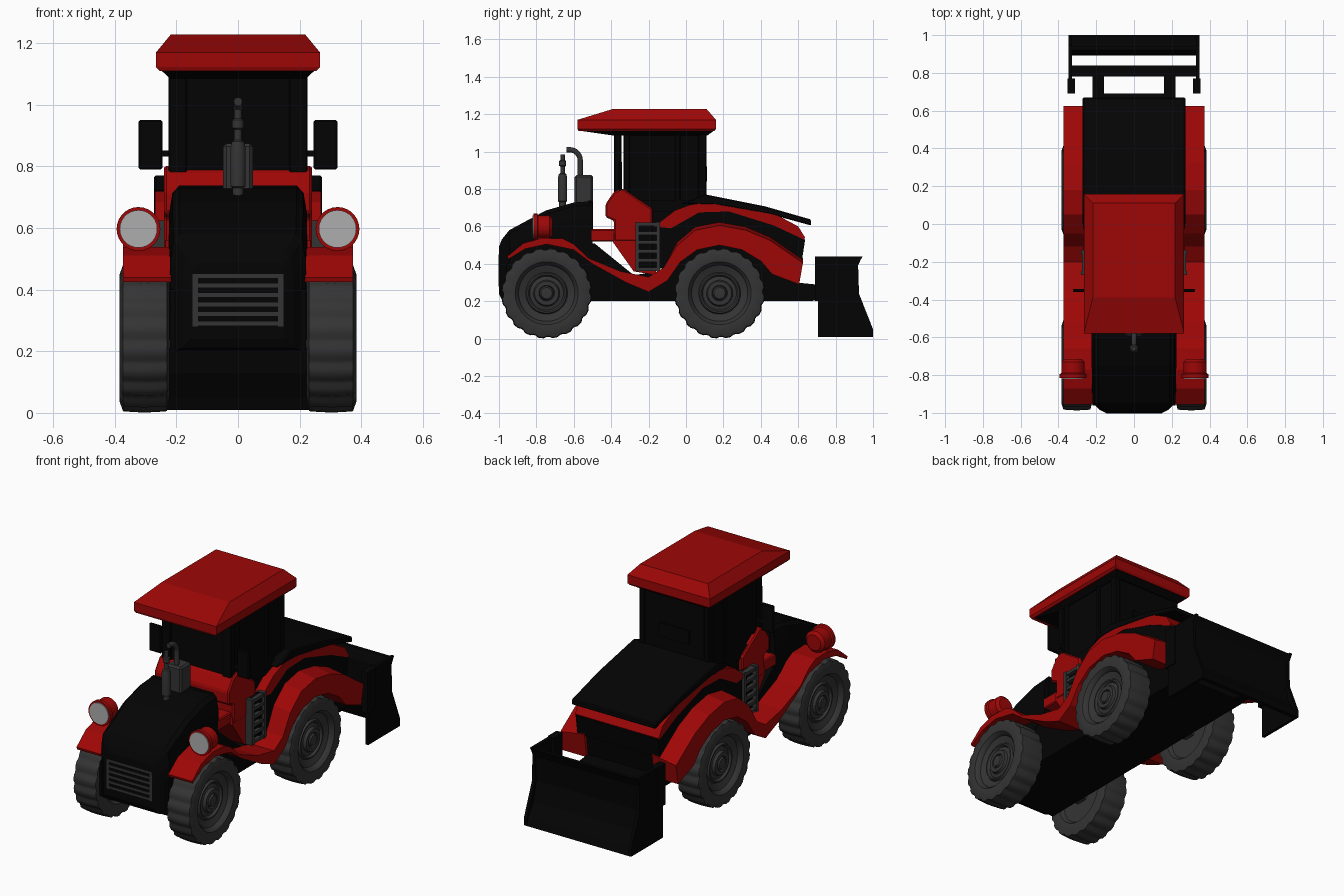
import bpy, bmesh, math
from mathutils import Vector


def material(name, r, g, b):
    m = bpy.data.materials.new(name)
    m.diffuse_color = (r, g, b, 1)
    return m


RED = material("red_paint", 0.34, 0.002, 0.002)
BLACK = material("black_paint", 0.0012, 0.0012, 0.0012)
DARK = material("dark_grey", 0.034, 0.034, 0.034)
LENS = material("lens_grey", 0.42, 0.42, 0.42)


def loft(name, rings, mat, bevel=0, smooth=False):
    """Skin equal-length rings of points and cap both ends."""
    bm = bmesh.new()
    rows = [[bm.verts.new(p) for p in ring] for ring in rings]
    n = len(rows[0])
    for a, b in zip(rows, rows[1:]):
        for i in range(n):
            j = (i + 1) % n
            bm.faces.new((a[i], a[j], b[j], b[i]))
    bm.faces.new(rows[0])
    bm.faces.new(rows[-1])
    bmesh.ops.recalc_face_normals(bm, faces=bm.faces)
    me = bpy.data.meshes.new(name)
    bm.to_mesh(me)
    bm.free()
    me.materials.append(mat)
    if smooth:
        me.shade_smooth()
        me.set_sharp_from_angle(angle=math.radians(32))
    ob = bpy.data.objects.new(name, me)
    bpy.context.collection.objects.link(ob)
    if bevel:
        mod = ob.modifiers.new("bevel", 'BEVEL')
        mod.width, mod.segments = bevel, 1
    return ob


def prism(name, prof, x0, x1, mat, bevel=0, prof2=None):
    """Extrude a (y, z) side profile from x0 to x1."""
    return loft(name, [[(x0, y, z) for y, z in prof],
                       [(x1, y, z) for y, z in (prof2 or prof)]], mat, bevel)


def box(name, x0, x1, y0, y1, z0, z1, mat, bevel=0):
    return prism(name, [(y0, z0), (y1, z0), (y1, z1), (y0, z1)], x0, x1, mat, bevel)


def rod(name, path, radii, mat, n=20):
    """Round tube along a path lying in a plane of constant x."""
    pts = [Vector(p) for p in path]
    rings = []
    for i, p in enumerate(pts):
        d = (pts[min(i + 1, len(pts) - 1)] - pts[max(i - 1, 0)]).normalized()
        u, r = Vector((1, 0, 0)), radii[i]
        v = d.cross(u)
        rings.append([p + r * (math.cos(t) * u + math.sin(t) * v)
                      for t in (2 * math.pi * k / n for k in range(n))])
    return loft(name, rings, mat, smooth=True)


# Wheels: lathed tyre and rim, with shallow lugs cut across the tread
WHEEL = [(-.05, .02, 0), (-.055, .15, 0), (-.077, .165, 0), (-.08, .205, .003),
         (-.072, .238, .008), (-.035, .241, .008), (0, .242, .008), (.035, .241, .008),
         (.07, .238, .008), (.082, .205, .003), (.077, .168, 0), (.064, .155, 0),
         (.05, .15, 0), (.035, .112, 0), (.048, .106, 0), (.048, .098, 0), (.034, .09, 0),
         (.04, .07, 0), (.056, .064, 0), (.056, .042, 0), (.045, .038, 0), (.06, .03, 0),
         (.062, .01, 0)]


def wheel(name, s, y):
    n, rings = 100, []
    for dx, r, cut in WHEEL:
        ring = []
        for k in range(n):
            t = 2 * math.pi * k / n
            rr = r - (cut if k % 5 < 2 else 0)
            ring.append((s * (.303 + dx), y + rr * math.cos(t), .243 + rr * math.sin(t)))
        rings.append(ring)
    loft(name, rings, DARK, smooth=True)


# Chassis
prism("chassis", [(-.96, .2), (.68, .2), (.69, .29), (.59, .3), (.61, .45), (.4, .58),
                  (.05, .58), (-.05, .5), (-.14, .36), (-.28, .34), (-.49, .51), (-.96, .4)],
      -.22, .22, BLACK)

# Front hood, rounded towards the nose
hood = []
for y, zb, zt, w in [(-1, .24, .49, .15), (-.985, .21, .53, .18), (-.945, .2, .58, .22),
                     (-.75, .3, .685, .224), (-.6, .4, .728, .224), (-.5, .5, .735, .224)]:
    half = [(w, zb), (w, zt - .09), (w * .95, zt - .02), (w * .85, zt)]
    hood.append([(x, y, z) for x, z in half] + [(-x, y, z) for x, z in reversed(half)])
loft("hood", hood, BLACK)
box("hood_rear_trim", -.2, .2, -.53, -.497, .56, .738, BLACK, .01)

# Front grille
box("grille_back", -.145, .145, -.999, -.97, .28, .45, DARK)
for i in range(6):
    z = .283 + i * .031
    box("grille_slat", -.137, .137, -1.003, -.98, z, z + .013, DARK)
for s in (1, -1):
    box("grille_edge", s * .13, s * .147, -1.003, -.98, .28, .451, DARK)

# Cowl and lower panels in front of the cab
prism("cowl", [(-.43, .65), (-.43, .72), (-.385, .785), (-.34, .805), (-.18, .695),
               (-.18, .52), (-.385, .52), (-.385, .63)], -.24, .24, RED, .008)
prism("cowl_lower_panel", [(-.39, .56), (-.39, .515), (-.28, .36), (-.16, .34), (-.16, .56)],
      -.236, .236, RED)
box("cowl_link", -.225, .225, -.51, -.25, .52, .585, RED, .006)

# Cab
box("cab", -.215, .215, -.335, .105, .55, 1.11, BLACK)
box("windscreen", -.215, .215, -.378, -.348, .6, 1.11, BLACK)
for s in (1, -1):
    box("windscreen_post", s * .165, s * .225, -.385, -.345, .62, 1.11, BLACK, .005)
    for y0, y1 in [(-.335, -.3), (-.06, -.03), (.065, .11)]:
        box("cab_post", s * .19, s * .225, y0, y1, .6, 1.11, BLACK, .005)
    box("door_sill", s * .2, s * .225, -.33, .1, .68, .74, BLACK)
box("rear_window_hatch", -.1, .1, .1, .113, .84, .92, BLACK)


# Roof
def rect(z, x, y0, y1):
    return [(-x, y0, z), (x, y0, z), (x, y1, z), (-x, y1, z)]


loft("roof", [rect(1.11, .255, -.575, .152), rect(1.122, .266, -.58, .16),
              rect(1.17, .266, -.58, .16), rect(1.228, .218, -.39, .11)], RED)
loft("roof_lining", [rect(1.085, .22, -.38, .112), rect(1.112, .25, -.57, .15)], BLACK)

# Rear body, coloured band and cover
prism("rear_body", [(-.18, .36), (-.12, .38), (-.05, .5), (.08, .56), (.3, .56), (.45, .46),
                    (.62, .42), (.637, .53), (.45, .64), (.16, .7), (0, .69), (-.18, .6)],
      -.266, .266, BLACK)
prism("rear_band", [(-.17, .6), (-.06, .685), (.02, .715), (.16, .735), (.45, .68), (.6, .6),
                    (.637, .54), (.63, .53), (.47, .605), (.23, .68), (.07, .675),
                    (-.08, .59)], -.27, .27, RED)
prism("rear_cover", [(-.03, .72), (.1, .772), (.42, .708), (.668, .637), (.67, .605),
                     (.45, .665), (.16, .715)], -.272, .272, BLACK, .006)

# Sweeping fender profile, rear half sloping down outwards
TOP = [(-.955, .44), (-.87, .51), (-.77, .538), (-.66, .535), (-.6, .505), (-.52, .43),
       (-.35, .36), (-.2, .33), (-.12, .38), (-.05, .52), (.05, .605), (.18, .63), (.32, .605),
       (.45, .55), (.625, .43), (.605, .29)]
UNDER = [(.46, .345), (.4, .415), (.3, .475), (.18, .5), (.06, .475), (-.03, .41), (-.1, .31),
         (-.2, .25), (-.32, .3), (-.5, .40), (-.6, .475), (-.745, .505), (-.86, .48), (-.95, .425)]
OUTER = [(y, z - (.025 if y > -.1 and z > .4 else 0)) for y, z in TOP]

for s, side in ((1, "right"), (-1, "left")):
    wheel("front_wheel_" + side, s, -.745)
    wheel("rear_wheel_" + side, s, .18)
    box("axle_" + side, s * .15, s * .27, -.78, -.71, .21, .28, DARK)
    box("axle_" + side, s * .15, s * .27, .145, .215, .21, .28, DARK)
    prism("fender_" + side, TOP + UNDER, s * .218, s * .373, RED, 0, OUTER + UNDER)

    # Head lamp
    x = s * .323
    rod("lamp_" + side, [(x, -.815, .597), (x, -.795, .597), (x, -.79, .597), (x, -.73, .597),
                         (x, -.715, .597)], [.071, .071, .062, .062, .045], RED, 28)
    rod("lamp_lens_" + side, [(x, -.82, .597), (x, -.80, .597)], [.061, .061], LENS, 28)
    box("lamp_foot_" + side, s * .29, s * .35, -.79, -.74, .52, .56, RED)

    # Mirror
    box("mirror_" + side, s * .245, s * .323, -.36, -.343, .79, .95, BLACK, .005)
    box("mirror_arm_" + side, s * .2, s * .27, -.358, -.345, .832, .852, BLACK)

    # Step ladder
    for y in (-.27, -.158):
        box("step_rail_" + side, s * .232, s * .28, y, y + .02, .36, .625, DARK)
    box("step_back_" + side, s * .23, s * .255, -.26, -.15, .37, .62, BLACK)
    for i in range(6):
        z = .362 + i * .048
        box("step_" + side, s * .232, s * .276, -.26, -.15, z, z + .018, DARK)

    # Blade end plate, flange and lift arm
    prism("blade_end_" + side, [(.69, .44), (.945, .44), (.92, .4), (.925, .24), (1, .05),
                                (1, .01), (.705, .01), (.705, .2), (.69, .2)],
          s * .328, s * .346, BLACK)
    box("blade_flange_" + side, s * .312, s * .352, .69, .77, .2, .44, BLACK)
    box("lift_arm_" + side, s * .16, s * .22, .6, .82, .205, .285, BLACK)

# Blade with curved face
prism("blade", [(.94, .435), (.915, .38), (.91, .24), (.935, .13), (.985, .05), (1, .01),
                (.975, .01), (.96, .05), (.915, .13), (.893, .24), (.897, .38), (.92, .435)],
      -.345, .345, BLACK)
box("blade_crossbar", -.335, .335, .78, .84, .2, .29, BLACK)

# Air intake and exhaust
rod("intake", [(0, -.66, z) for z in (.68, .73, .735, .86, .88, .885, .92, .925, .95, .955, .985)],
    [.018, .018, .025, .025, .02, .012, .012, .019, .019, .012, .012], DARK)
box("exhaust_silencer", -.048, .048, -.595, -.497, .7, .875, DARK, .01)
arc = [(0, -.62 + .055 * math.cos(a), .95 + .06 * math.sin(a))
       for a in (math.pi / 2 * k / 6 for k in range(7))]
rod("exhaust_pipe", [(0, -.565, .86), (0, -.565, .91)] + arc + [(0, -.64, 1.01)],
    [.014] * 10, DARK)
